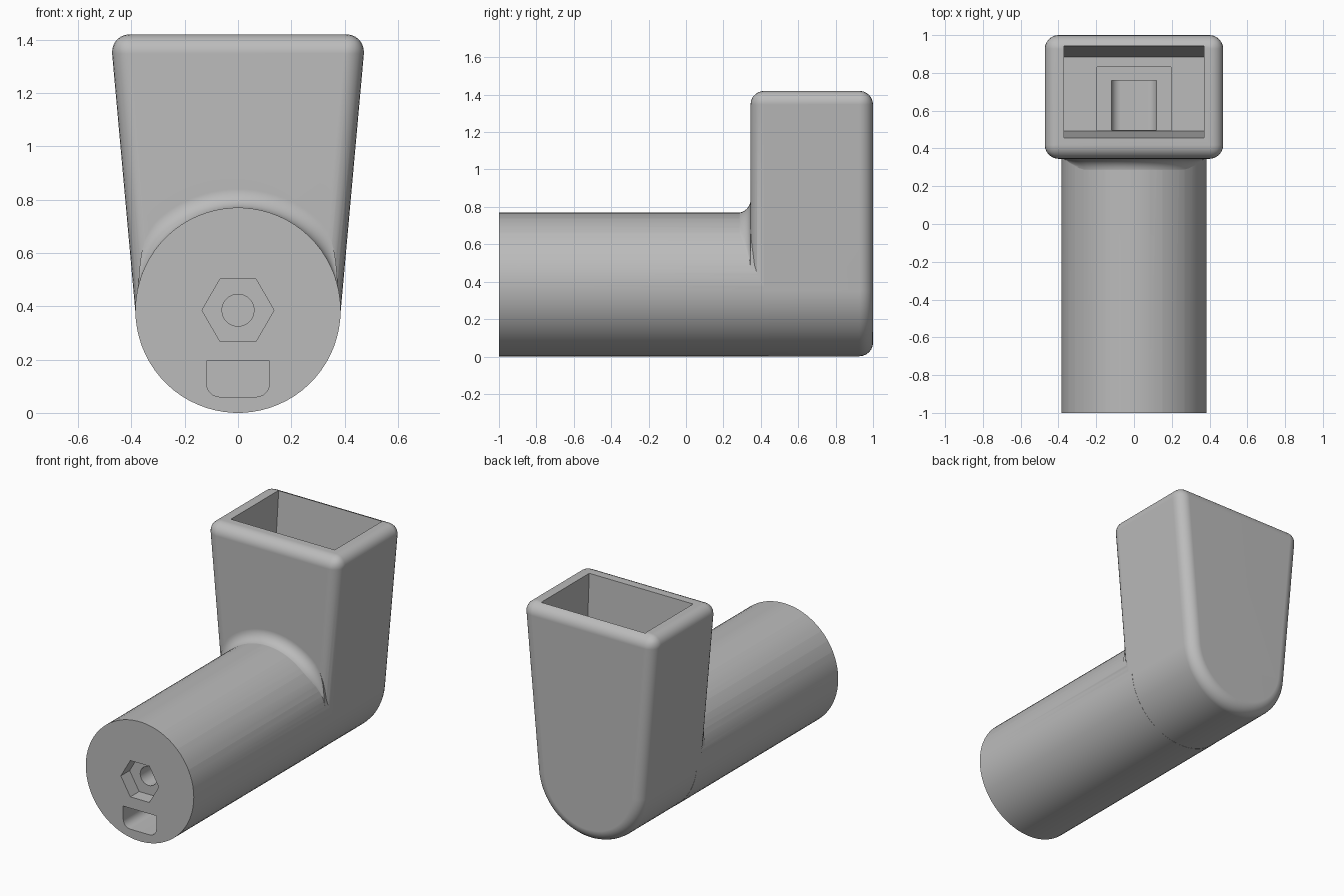
import bpy, bmesh
from math import sin, cos, tan, pi, radians

cube = bpy.data.objects.get("Cube")
if cube:
    bpy.data.objects.remove(cube)

SEG = 70                 # facets of the tube; the socket base shares them
STEP = 2 * pi / SEG
R = 0.385                # tube radius and height of its axis
FRONT, TOP, FILLET = 0.345, 1.42, 0.07

grey = bpy.data.materials.new("plain grey")
grey.use_nodes = True
grey.diffuse_color = (0.5, 0.5, 0.5, 1)
grey.node_tree.nodes["Principled BSDF"].inputs["Base Color"].default_value = (0.5, 0.5, 0.5, 1)


def loft(name, rings):
    """Closed solid through a list of equally long point rings."""
    bm = bmesh.new()
    rows = [[bm.verts.new(p) for p in ring] for ring in rings]
    n = len(rows[0])
    for a, b in zip(rows, rows[1:]):
        for i in range(n):
            j = (i + 1) % n
            bm.faces.new((a[i], a[j], b[j], b[i]))
    bm.faces.new(rows[0])
    bm.faces.new(rows[-1])
    bmesh.ops.recalc_face_normals(bm, faces=bm.faces[:])
    mesh = bpy.data.meshes.new(name)
    bm.to_mesh(mesh)
    bm.free()
    mesh.materials.append(grey)
    ob = bpy.data.objects.new(name, mesh)
    bpy.context.collection.objects.link(ob)
    return ob


def prism(name, outline, y0, y1):
    return loft(name, [[(x, y, z) for x, z in outline] for y in (y0, y1)])


def circle(r, n):
    return [(r * cos(2 * pi * i / n), R + r * sin(2 * pi * i / n)) for i in range(n)]


def box(name, x, y0, y1, z0, z1, inset0=0, inset1=0):
    """Box whose floor may be inset at the front and back."""
    def ring(a, b, z):
        return [(-x, a, z), (x, a, z), (x, b, z), (-x, b, z)]
    return loft(name, [ring(y0 + inset0, y1 - inset1, z0), ring(y0, y1, z1)])


def apply_modifier(ob, kind, **settings):
    mod = ob.modifiers.new(kind.title(), kind)
    for key, value in settings.items():
        setattr(mod, key, value)
    bpy.context.view_layer.objects.active = ob
    bpy.ops.object.modifier_apply(modifier=mod.name)


def combine(ob, other, operation):
    apply_modifier(ob, 'BOOLEAN', operation=operation, solver='EXACT', object=other)
    bpy.data.objects.remove(other)


# Upright socket: round base running tangentially into flaring sides
r = R - 0.001
top_x = r / cos(STEP) + (TOP - R) * tan(STEP)
base = [(r * cos(-i * STEP), R + r * sin(-i * STEP)) for i in range(1, SEG // 2)]
body = prism("angled_socket", [(top_x, TOP)] + base + [(-top_x, TOP)], FRONT, 1.0)
apply_modifier(body, 'BEVEL', width=0.073, segments=6, limit_method='ANGLE',
               angle_limit=radians(40))

# Horizontal tube
combine(body, prism("tube", circle(R, SEG), -1.0, 0.44), 'UNION')


# Fillet over the tube, fading out towards its sides
def fillet_ring(angle):
    t = min(1, max(0, (min(angle, pi - angle) - radians(10)) / radians(40)))
    f = max(0.0005, FILLET * t * t * (3 - 2 * t))
    prof = [(0.35, FRONT - f)]
    for k in range(9):
        a = k * pi / 16
        prof.append((r + f * (1 - cos(a)), FRONT - f + f * sin(a)))
    prof += [(r + f, 0.43), (0.35, 0.43)]
    return [(d * cos(angle), y, R + d * sin(angle)) for d, y in prof]


combine(body, loft("fillet", [fillet_ring(i * STEP) for i in range(2, SEG // 2 - 1)]), 'UNION')


# Slot outline with a flat top and rounded lower corners
def slot(half, floor, top, rad=0.05):
    pts = [(half, top)]
    for side in (1, -1):
        arc = [(side * (half - rad + rad * cos(k * pi / 12)),
                floor + rad - rad * sin(k * pi / 12)) for k in range(7)]
        pts += arc if side == 1 else arc[::-1]
    return pts + [(-half, top)]


# Hollow of the socket, its stepped floor, and the passages through the tube
cutters = [
    box("hollow", 0.37, 0.452, 0.95, 0.77, 1.5, 0.04, 0.065),
    box("floor_step", 0.195, 0.494, 0.83, 0.72, 0.8),
    prism("floor_pocket", slot(0.12, 0.058, 0.8), 0.498, 0.76),
    prism("wire_slot", slot(0.118, 0.06, 0.195), -1.1, 0.6),
    prism("nut_recess", circle(0.135, 6), -1.1, -0.91),
    prism("bolt_hole", circle(0.06, 32), -1.1, 0.6),
]
for cutter in cutters:
    combine(body, cutter, 'DIFFERENCE')

bpy.ops.object.select_all(action='DESELECT')
body.select_set(True)
bpy.context.view_layer.objects.active = body
bpy.ops.object.shade_smooth_by_angle(angle=radians(30))
normals = body.modifiers.new("Even shading", 'WEIGHTED_NORMAL')
normals.keep_sharp = True
